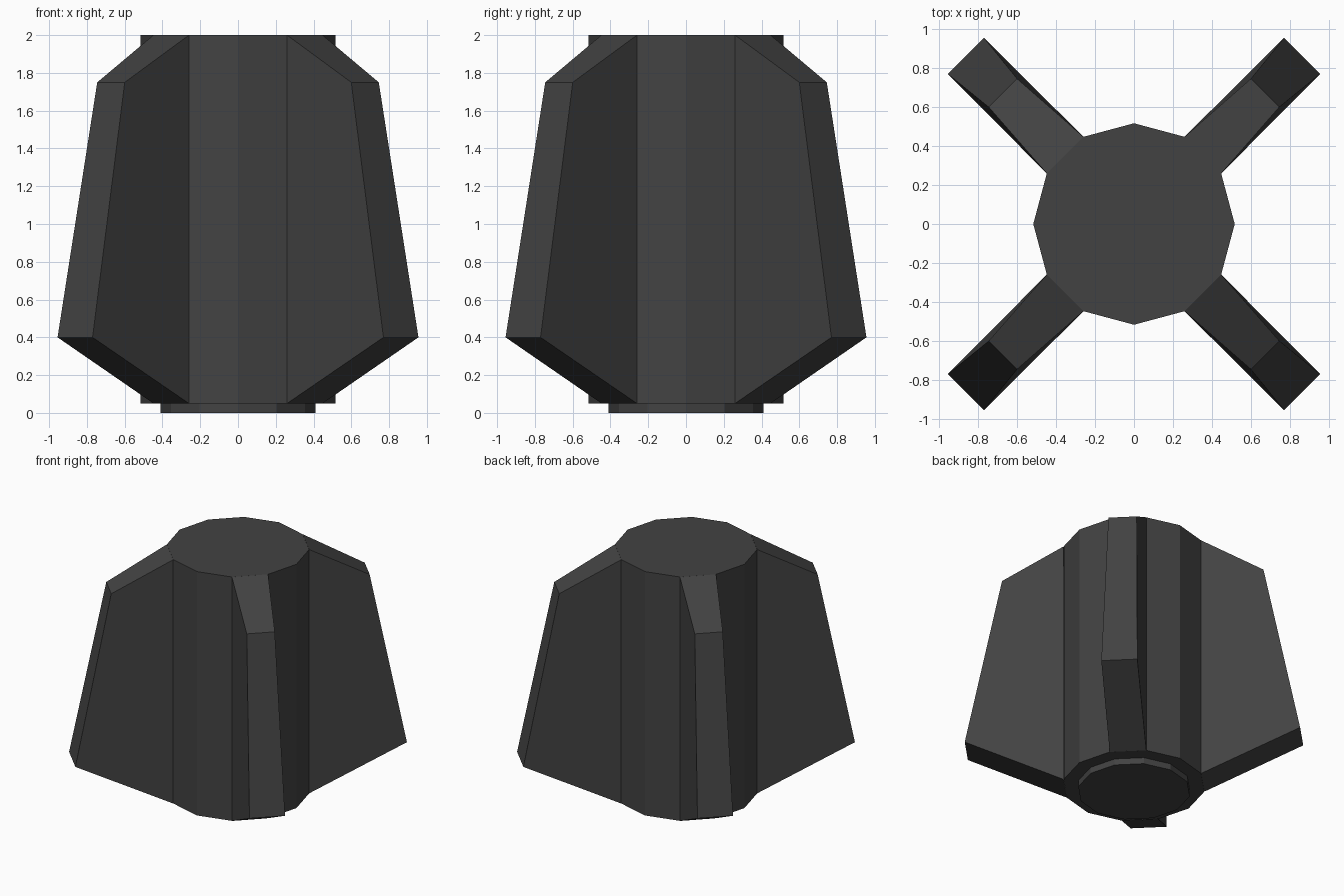
import bpy, bmesh
from math import cos, sin, radians

if "Cube" in bpy.data.objects:
    bpy.data.objects.remove(bpy.data.objects["Cube"])

def material(name, alpha):
    m = bpy.data.materials.new(name)
    m.diffuse_color = (0.055, 0.055, 0.055, alpha)
    m.use_nodes = True
    m.node_tree.nodes["Principled BSDF"].inputs["Base Color"].default_value = m.diffuse_color
    return m

dark = material("dark_metal", 1.0)
pane = material("translucent_pane", 0.6)

def make(name, bm, mats):
    bmesh.ops.recalc_face_normals(bm, faces=bm.faces)
    me = bpy.data.meshes.new(name)
    bm.to_mesh(me)
    bm.free()
    for m in mats:
        me.materials.append(m)
    ob = bpy.data.objects.new(name, me)
    bpy.context.collection.objects.link(ob)
    return ob

def drum(name, r, z0, z1, mats):
    bm = bmesh.new()
    lo, hi = [[bm.verts.new((r * cos(radians(30 * i)), r * sin(radians(30 * i)), z))
               for i in range(12)] for z in (z0, z1)]
    bm.faces.new(lo)
    bm.faces.new(hi)
    for i in range(12):
        j = (i + 1) % 12
        f = bm.faces.new((lo[i], lo[j], hi[j], hi[i]))
        # exposed sides use the last material
        f.material_index = len(mats) - 1
    return make(name, bm, mats)

# Twelve-sided core with translucent sides, and its low foot
drum("core", 0.517, 0.05, 2.0, [dark, pane])
drum("foot", 0.41, 0.0, 0.05, [dark])

# Fin profile: (radius, half thickness, height)
PROFILE = [(0.5, 0.133, 0.05), (1.22, 0.131, 0.4), (0.951, 0.103, 1.75), (0.5, 0.133, 2.0)]

def fin(name, angle):
    bm = bmesh.new()
    c, s = cos(angle), sin(angle)
    left, right = [[bm.verts.new((r * c - k * t * s, r * s + k * t * c, z))
                    for r, t, z in PROFILE] for k in (1, -1)]
    bm.faces.new(left)
    bm.faces.new(right)
    for i in range(3):
        bm.faces.new((left[i], left[i + 1], right[i + 1], right[i]))
    make(name, bm, [dark])

# Four diagonal fins
for n in range(4):
    fin(f"fin_{n + 1}", radians(45 + 90 * n))
